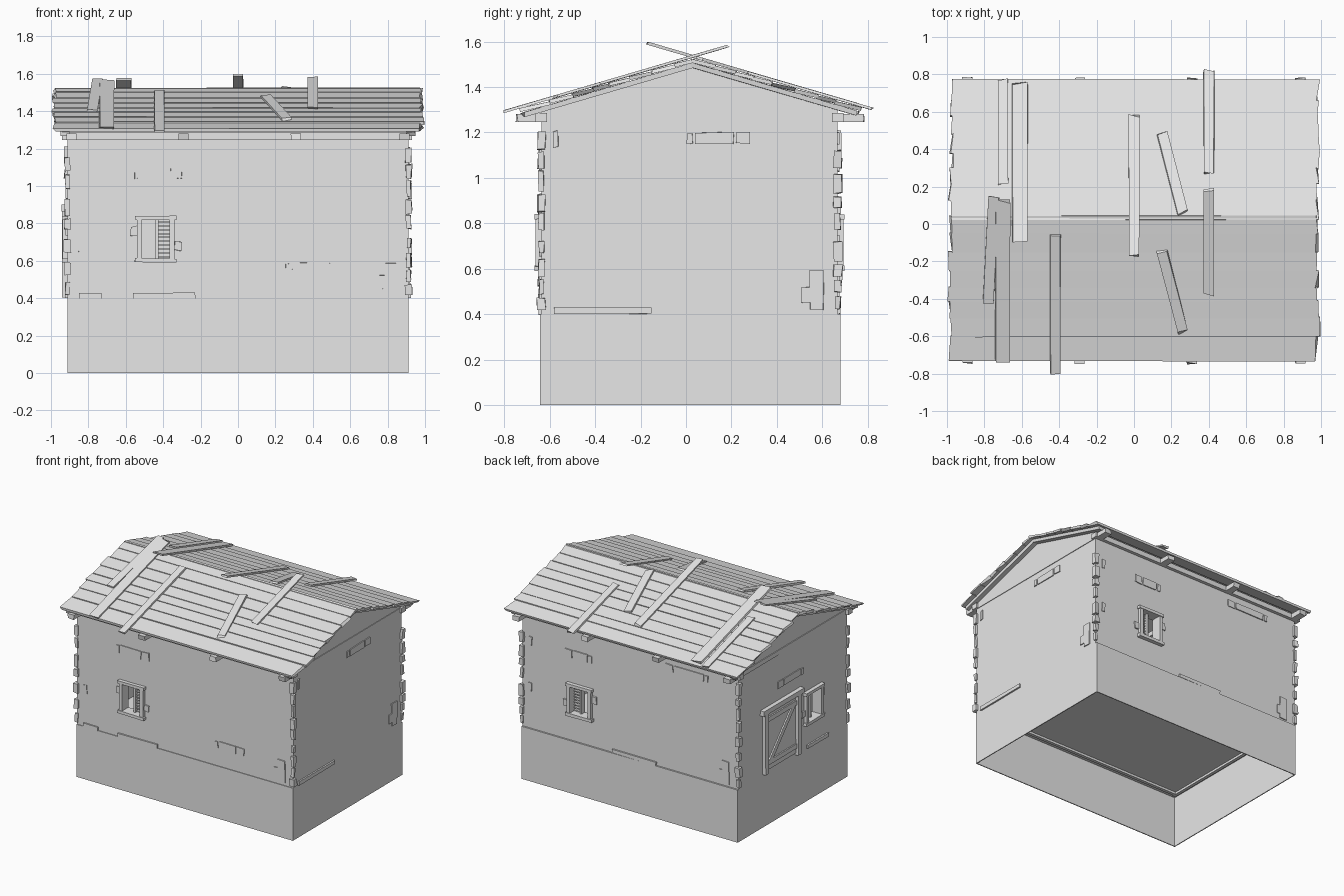
import bpy, bmesh, random
from mathutils import Vector

random.seed(4)
if "Cube" in bpy.data.objects:
    bpy.data.objects.remove(bpy.data.objects["Cube"], do_unlink=True)

grey = bpy.data.materials.new("plain_grey")
grey.use_nodes = True
grey.diffuse_color = (0.8, 0.8, 0.8, 1)
grey.node_tree.nodes["Principled BSDF"].inputs["Base Color"].default_value = (0.8, 0.8, 0.8, 1)

RIDGE_Y, RIDGE_Z, SLOPE = 0.03, 1.525, 0.292
FRONT, BACK, SIDE = -0.637, 0.668, 0.912
BASE, EAVE = 0.4, 1.247


def add_object(name, bm):
    bmesh.ops.recalc_face_normals(bm, faces=bm.faces)
    mesh = bpy.data.meshes.new(name)
    bm.to_mesh(mesh)
    bm.free()
    mesh.materials.append(grey)
    ob = bpy.data.objects.new(name, mesh)
    bpy.context.collection.objects.link(ob)
    return ob


def oriented_box(name, centre, axes, sizes, jitter=(0, 0, 0)):
    bm = bmesh.new()
    bmesh.ops.create_cube(bm, size=1)
    for v in bm.verts:
        local = v.co.copy()
        v.co = centre.copy()
        for i in range(3):
            v.co += axes[i] * (local[i] * sizes[i] + random.uniform(-jitter[i], jitter[i]))
    return add_object(name, bm)


WORLD = [Vector((1, 0, 0)), Vector((0, 1, 0)), Vector((0, 0, 1))]


def box(name, lo, hi, jitter=(0, 0, 0)):
    lo, hi = Vector(lo), Vector(hi)
    return oriented_box(name, (lo + hi) / 2, WORLD, hi - lo, jitter)


def on_wall(wall, u, z, out):
    """Point on a wall: u along it, z up, out away from it."""
    return {"front": Vector((u, FRONT - out, z)), "back": Vector((u, BACK + out, z)),
            "right": Vector((SIDE + out, u, z)), "left": Vector((-SIDE - out, u, z))}[wall]


def wall_box(name, wall, u0, u1, z0, z1, out0=-0.02, out1=0.007, rough=0.0):
    a, b = on_wall(wall, u0, z0, out0), on_wall(wall, u1, z1, out1)
    lo = [min(p, q) for p, q in zip(a, b)]
    hi = [max(p, q) for p, q in zip(a, b)]
    jitter = (rough, 0, rough) if wall in ("front", "back") else (0, rough, rough)
    return box(wall + "_" + name, lo, hi, jitter)


def gable_prism(name, y0, y1, z0, half_x, drop):
    roof = lambda y: RIDGE_Z - drop - SLOPE * abs(y - RIDGE_Y)
    profile = [(y0, z0), (y1, z0), (y1, roof(y1)), (RIDGE_Y, roof(RIDGE_Y)), (y0, roof(y0))]
    bm = bmesh.new()
    face = bm.faces.new([bm.verts.new((-half_x, y, z)) for y, z in profile])
    new = bmesh.ops.extrude_face_region(bm, geom=[face])["geom"]
    for v in new:
        if isinstance(v, bmesh.types.BMVert):
            v.co.x = half_x
    return add_object(name, bm)


def bake(ob):
    deps = bpy.context.evaluated_depsgraph_get()
    mesh = bpy.data.meshes.new_from_object(ob.evaluated_get(deps))
    ob.modifiers.clear()
    ob.data = mesh


# Plinth: thin box open underneath, with a sill frame below the floor
plinth = box("plinth", (-SIDE, -0.642, 0), (SIDE, 0.68, BASE))
bm = bmesh.new()
bm.from_mesh(plinth.data)
bmesh.ops.delete(bm, geom=[f for f in bm.faces if f.calc_center_median().z < 0.01],
                 context="FACES_ONLY")
bm.to_mesh(plinth.data)
bm.free()
solid = plinth.modifiers.new("thickness", "SOLIDIFY")
solid.thickness, solid.offset = 0.01, -1
bake(plinth)
for s in (-1, 1):
    box("floor_side_sill", (s * 0.87 - 0.012, -0.6, 0.375), (s * 0.87 + 0.012, 0.64, 0.392))
    box("floor_long_sill", (-0.87, RIDGE_Y + s * 0.61 - 0.012, 0.375),
        (0.87, RIDGE_Y + s * 0.61 + 0.012, 0.392))

# Walls: hollow gabled shell with window openings
walls = gable_prism("walls", FRONT, BACK, BASE, SIDE, 0.03)
windows = [("front", -0.44, 0.715), ("back", 0.42, 0.715), ("left", -0.22, 0.715)]
cutters = [gable_prism("room_cutter", FRONT + 0.06, BACK - 0.06, BASE - 0.05, SIDE - 0.06, 0.08)]
cutters += [wall_box("window_cutter", w, u - 0.08, u + 0.08, z - 0.105, z + 0.105, -0.1, 0.1)
            for w, u, z in windows]
for c in cutters:
    c.hide_render = True
    cut = walls.modifiers.new("cut", "BOOLEAN")
    cut.operation, cut.object, cut.solver = "DIFFERENCE", c, "EXACT"
bake(walls)
for c in cutters:
    bpy.data.objects.remove(c, do_unlink=True)

# Windows: frame, surround stones, mullion and rungs
for w, u, z in windows:
    for s in (-1, 1):
        wall_box("window_jamb", w, u + s * 0.088 - 0.013, u + s * 0.088 + 0.013,
                 z - 0.12, z + 0.12, -0.05, 0.025)
        wall_box("window_rail", w, u - 0.11, u + 0.11, z + s * 0.113 - 0.011,
                 z + s * 0.113 + 0.011, -0.05, 0.03, 0.003)
        wall_box("window_stone", w, u + s * 0.1, u + s * 0.135, z - 0.02 - s * 0.04,
                 z + 0.03 - s * 0.04, -0.02, 0.01, 0.006)
    wall_box("window_mullion", w, u, u + 0.014, z - 0.105, z + 0.105, -0.05, -0.01)
    for i in range(10):
        h = z - 0.095 + i * 0.021
        wall_box("window_rung", w, u + 0.01, u + 0.08, h - 0.004, h + 0.004, -0.045, -0.025)

# Door: leaf, posts, lintel and braces
wall_box("door_leaf", "left", -0.02, 0.35, BASE + 0.02, 0.86, -0.02, 0.006)
for y in (-0.05, 0.34):
    wall_box("door_post", "left", y, y + 0.04, BASE + 0.005, 0.89, -0.02, 0.028, 0.004)
wall_box("door_lintel", "left", -0.08, 0.41, 0.865, 0.9, -0.02, 0.033, 0.004)
for z in (0.46, 0.79):
    wall_box("door_rail", "left", -0.01, 0.34, z, z + 0.035, 0, 0.016)
a, b = on_wall("left", 0.31, 0.48, 0.01), on_wall("left", 0.02, 0.8, 0.01)
d = (b - a).normalized()
oriented_box("door_brace", (a + b) / 2, [d, WORLD[0], d.cross(WORLD[0])],
             ((b - a).length, 0.012, 0.035))

# Exposed stones in the plaster
stones = [("front", -0.54, -0.30, 1.04, 1.1), ("front", 0.29, 0.50, 0.535, 0.59),
          ("back", 0.36, 0.55, 1.03, 1.09), ("back", -0.62, -0.3, 1.15, 1.2),
          ("right", 0.04, 0.28, 1.15, 1.2), ("left", -0.07, 0.2, 0.99, 1.04)]
for w, u0, u1, z0, z1 in stones:
    wall_box("long_stone", w, u0, u1 - 0.07, z0, z1, rough=0.003)
    wall_box("short_stone", w, u1 - 0.06, u1, z0, z1, rough=0.004)
    wall_box("end_stone", w, u0 - 0.035, u0 - 0.01, z0, z1 - 0.005, rough=0.003)
for w, u, z in [("front", -0.84, 0.69), ("back", 0.84, 1.07), ("back", 0.84, 0.72),
                ("right", -0.575, 1.175)]:
    wall_box("small_stone", w, u - 0.01, u + 0.015, z - 0.04, z + 0.03, rough=0.004)
for w, u0, u1 in [("front", -0.85, -0.73), ("front", -0.56, -0.23), ("right", -0.58, -0.15),
                  ("back", -0.22, 0.15), ("left", -0.4, -0.15)]:
    wall_box("footing_stone", w, u0, u1, BASE, BASE + 0.028, out1=0.012, rough=0.003)
for w, u in [("front", 0.81), ("right", 0.57), ("back", -0.81)]:
    s = 1 if u > 0 else -1
    wall_box("corner_patch", w, u - 0.025, u + 0.035, BASE + 0.02, 0.59, rough=0.004)
    wall_box("corner_patch_toe", w, u - s * 0.06, u, BASE + 0.05, BASE + 0.12, rough=0.004)

# Rough corner stones
for x in (-SIDE, SIDE):
    for y in (FRONT, BACK):
        z = BASE + 0.02
        while z < EAVE - 0.08:
            h, r = random.uniform(0.045, 0.09), random.uniform(0.01, 0.02)
            box("corner_stone", (x - r, y - r, z), (x + r, y + r, z + h), (0.004, 0.004, 0.004))
            z += h + random.uniform(0.005, 0.06)

# Eave plates and cross beams
for y in (FRONT, BACK):
    box("eave_plate", (-0.94, y - 0.025, EAVE), (0.93, y + 0.025, 1.285))
for x in (-0.89, -0.29, 0.31, 0.89):
    box("cross_beam", (x - 0.027, -0.745, EAVE), (x + 0.027, 0.78, 1.282), (0.002, 0.006, 0))


def roof_board(name, side, start, end, width, thick, lift, lap=0.0):
    """Board on one roof slope (side -1 front, 1 back)."""
    a, b = [Vector((x, y, RIDGE_Z - side * SLOPE * (y - RIDGE_Y) + lift)) for x, y in (start, end)]
    d = (b - a).normalized()
    up = Vector((0, side * (SLOPE - lap), 1))
    up = (up - d * up.dot(d)).normalized()
    oriented_box(name, (a + b) / 2 - up * thick / 2, [d, up.cross(d), up],
                 ((b - a).length, width, thick), (0.012, 0.003, 0.001))


# Roof planks and the rafters beneath the verges
seams = {-1: [0.04, -0.05, -0.15, -0.25, -0.34, -0.41, -0.5, -0.6, -0.73],
         1: [0.025, 0.13, 0.22, 0.3, 0.38, 0.48, 0.58, 0.66, 0.77]}
for side, ys in seams.items():
    for y0, y1 in zip(ys, ys[1:]):
        shift = random.uniform(-0.008, 0.008)
        roof_board("roof_plank", side, (-0.98 + shift, (y0 + y1) / 2), (0.98 + shift, (y0 + y1) / 2),
                   abs(y1 - y0) * 1.05 + 0.004, 0.016, 0, 0.06)
    for x in (-0.925, 0.925):
        roof_board("verge_rafter", side, (x, RIDGE_Y), (x, ys[-1] - side * 0.01), 0.05, 0.022, -0.018)

# Loose repair boards nailed over the planks
repairs = [(-1, (-0.75, 0.14), (-0.78, -0.43), 0.055), (-1, (-0.7, 0.12), (-0.7, -0.73), 0.08),
           (-1, (-0.42, -0.06), (-0.42, -0.81), 0.055), (-1, (0.15, -0.15), (0.26, -0.58), 0.055),
           (-1, (0.4, 0.18), (0.4, -0.38), 0.055), (1, (-0.7, 0.22), (-0.7, 0.77), 0.055),
           (1, (-0.61, -0.09), (-0.61, 0.75), 0.08), (1, (0, -0.17), (0, 0.58), 0.055),
           (1, (0.26, 0.06), (0.15, 0.49), 0.055), (1, (0.4, 0.27), (0.4, 0.82), 0.055)]
for side, start, end, width in repairs:
    roof_board("repair_board", side, start, end, width, 0.012, 0.016)
